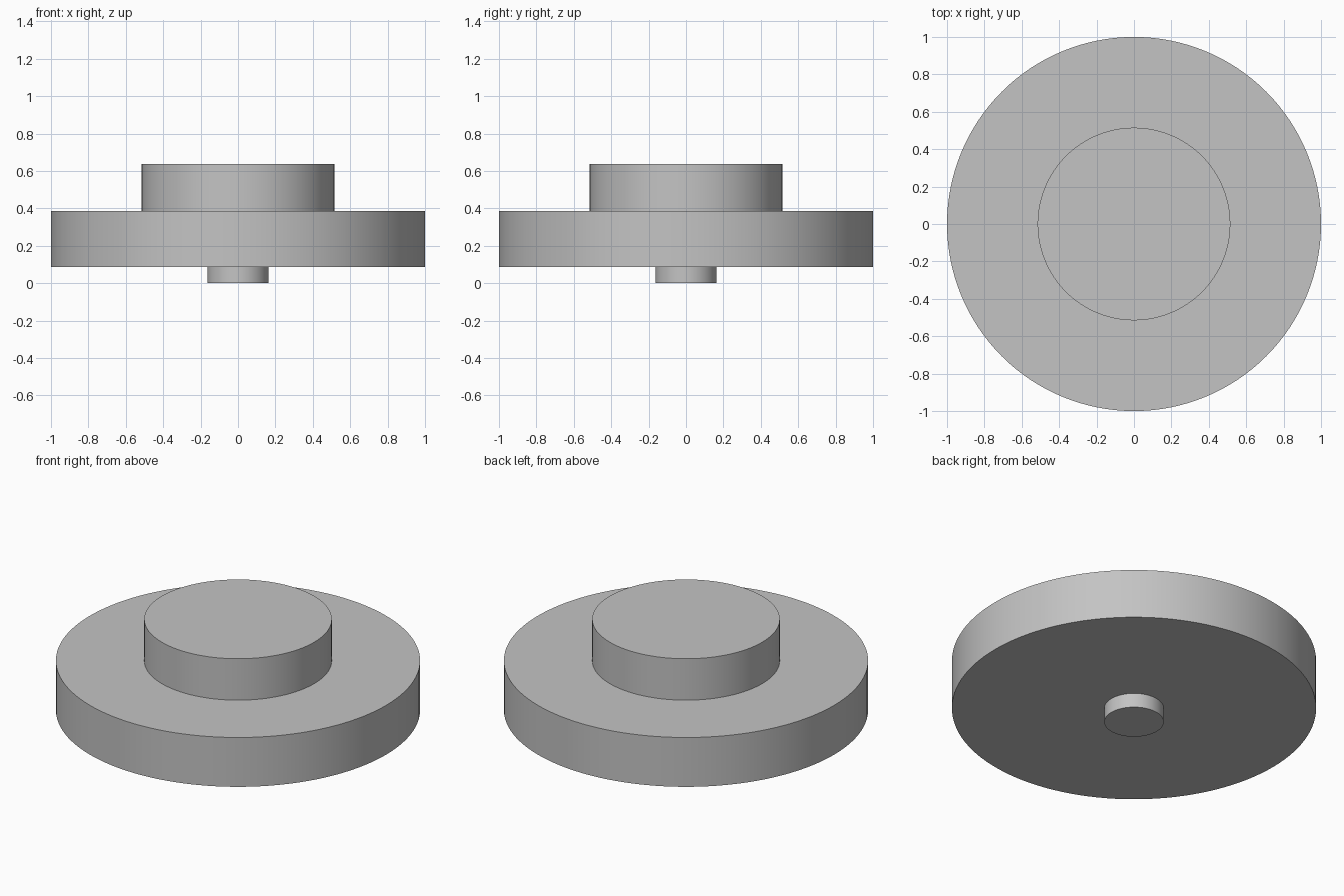
import bpy
import math

if "Cube" in bpy.data.objects:
    bpy.data.objects.remove(bpy.data.objects["Cube"], do_unlink=True)

# Single plain grey
grey = bpy.data.materials.new("plain_grey")
grey.use_nodes = True
colour = (0.55, 0.55, 0.55, 1)
grey.diffuse_color = colour
grey.node_tree.nodes["Principled BSDF"].inputs["Base Color"].default_value = colour


def round_part(name, radius, bottom, top):
    """Solid upright cylinder with smooth sides and sharp rims."""
    bpy.ops.mesh.primitive_cylinder_add(
        vertices=128, radius=radius, depth=top - bottom,
        location=(0, 0, (bottom + top) / 2))
    part = bpy.context.object
    part.name = part.data.name = name
    part.data.materials.append(grey)
    bpy.ops.object.shade_smooth_by_angle(angle=math.radians(30))
    return part


# Stacked from the ground up
round_part("lower_pin", 0.163, 0.0, 0.087)
round_part("wide_disc", 1.0, 0.087, 0.386)
round_part("upper_hub", 0.515, 0.386, 0.637)
